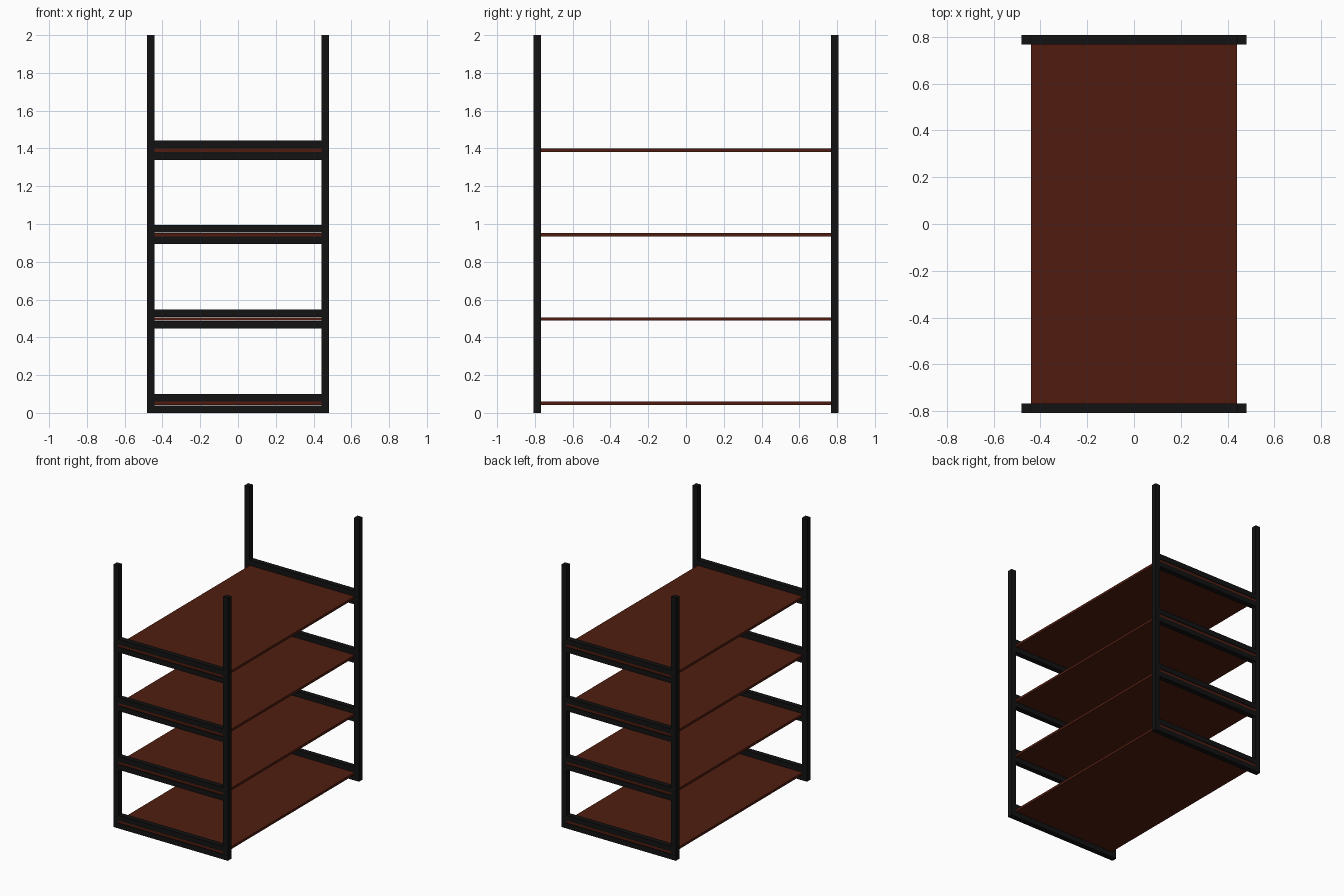
import bpy

if "Cube" in bpy.data.objects:
    bpy.data.objects.remove(bpy.data.objects["Cube"])

def material(name, color):
    m = bpy.data.materials.new(name)
    m.diffuse_color = color
    m.use_nodes = True
    m.node_tree.nodes["Principled BSDF"].inputs["Base Color"].default_value = m.diffuse_color
    return m

BLACK = material("black_metal", (0.006, 0.006, 0.006, 1))
BROWN = material("brown_wood", (0.08, 0.012, 0.005, 1))

def box(name, x, y, z, mat):
    """Box from (min, max) ranges on each axis."""
    c = [(a + b) / 2 for a, b in (x, y, z)]
    bpy.ops.mesh.primitive_cube_add(size=1, location=c)
    o = bpy.context.object
    o.name = name
    o.scale = [b - a for a, b in (x, y, z)]
    bpy.ops.object.transform_apply(location=False, rotation=False, scale=True)
    o.data.materials.append(mat)

X, Y, T = 0.481, 0.808, 0.04      # outer half sizes, tube thickness
XI = X - T
LEVELS = [0.0, 0.447, 0.894, 1.34]

def side_range(s, inner, outer):
    return tuple(sorted((s * inner, s * outer)))

# Four corner posts
for sx in (-1, 1):
    for sy in (-1, 1):
        box("corner_post", side_range(sx, XI, X), side_range(sy, Y - T, Y), (0, 2), BLACK)

for z in LEVELS:
    # Shelf board, its ends clamped between the end rails
    box("shelf_board", (-XI, XI), (-Y + 0.003, Y - 0.003), (z + T + 0.001, z + T + 0.019), BROWN)
    # Lower and upper rail at each end
    for sy in (-1, 1):
        y = side_range(sy, Y - T, Y)
        box("lower_rail", (-XI, XI), y, (z, z + T), BLACK)
        box("upper_rail", (-XI, XI), y, (z + 0.061, z + 0.061 + T), BLACK)
